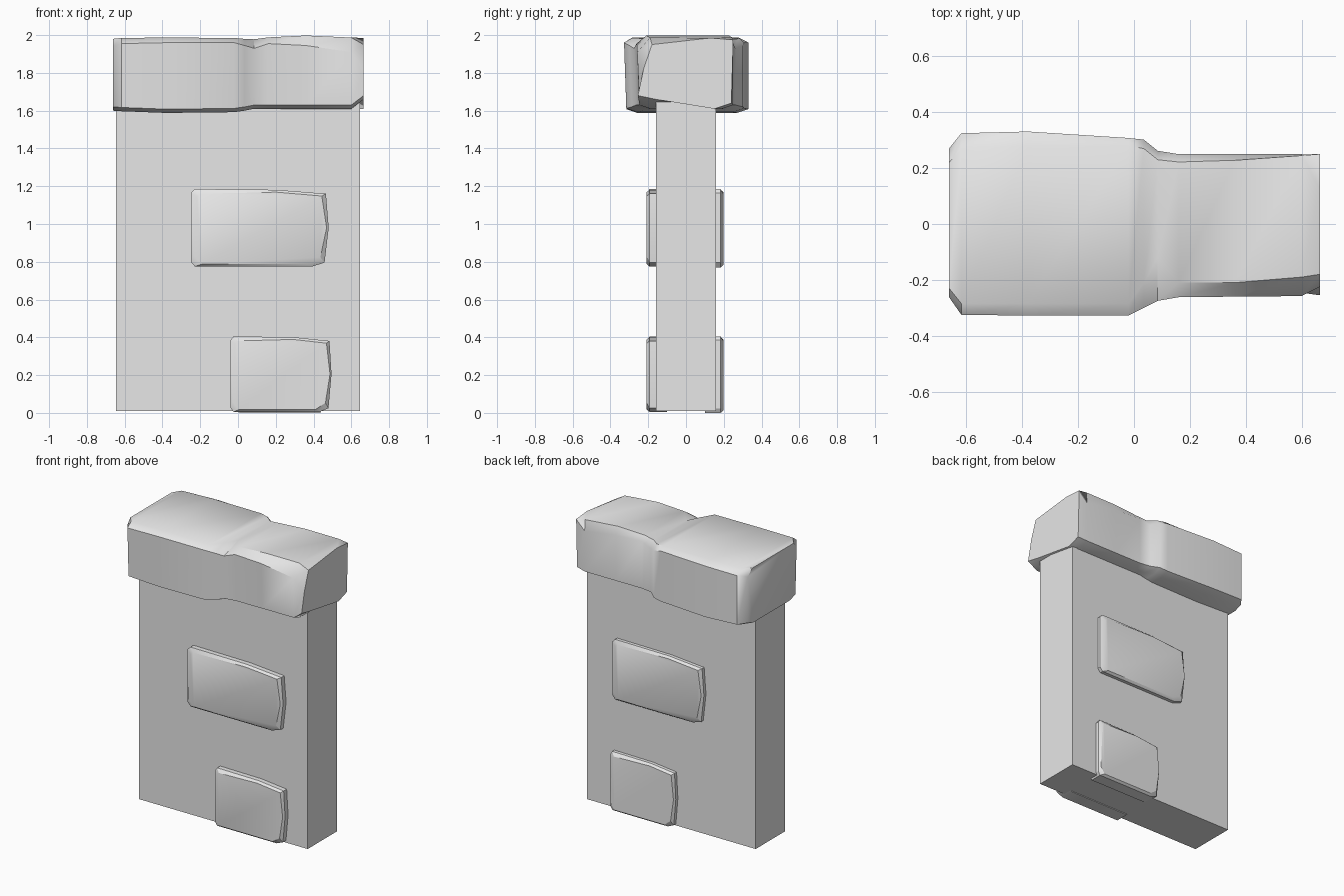
import bpy, bmesh

old = bpy.data.objects.get("Cube")
if old:
    bpy.data.objects.remove(old, do_unlink=True)

# Single stone colour
stone = bpy.data.materials.new("stone_grey")
stone.use_nodes = True
grey = (0.8, 0.8, 0.8, 1)
stone.diffuse_color = grey
stone.node_tree.nodes["Principled BSDF"].inputs["Base Color"].default_value = grey


def loft(name, rings, smooth_angle=None):
    """Skin a list of equal-length point rings and close both ends."""
    bm = bmesh.new()
    loops = [[bm.verts.new(p) for p in ring] for ring in rings]
    count = len(rings[0])
    for a, b in zip(loops, loops[1:]):
        for i in range(count):
            j = (i + 1) % count
            bm.faces.new((a[i], a[j], b[j], b[i]))
    bm.faces.new(loops[0])
    bm.faces.new(loops[-1])
    bmesh.ops.recalc_face_normals(bm, faces=bm.faces)
    mesh = bpy.data.meshes.new(name)
    bm.to_mesh(mesh)
    bm.free()
    mesh.materials.append(stone)
    obj = bpy.data.objects.new(name, mesh)
    bpy.context.collection.objects.link(obj)
    if smooth_angle:
        bpy.ops.object.select_all(action='DESELECT')
        obj.select_set(True)
        bpy.context.view_layer.objects.active = obj
        bpy.ops.object.shade_smooth_by_angle(angle=smooth_angle)
    return obj


# Plain slab for the pillar body
half_width, half_depth = 0.645, 0.16
corners = [(-half_width, -half_depth), (half_width, -half_depth),
           (half_width, half_depth), (-half_width, half_depth)]
loft("pillar_body", [[(x, y, z) for x, y in corners] for z in (0.01, 1.68)])

# Worn brick outlines in unit space: outer rim and the smaller flat face
rim = [(0, .06), (.03, 0), (.88, 0), (.97, .05), (1, .5),
       (.98, .94), (.62, .99), (.03, 1), (0, .95)]
face = [(.02, .14), (.08, .03), (.84, .03), (.94, .12), (.985, .5),
        (.95, .91), (.62, .96), (.07, .94), (.045, .9)]


def brick(name, x_start, x_end, z_low, z_high, side, depth):
    """Raised brick on the front (side -1) or the back (side +1)."""
    def ring(outline, y):
        return [(x_start + u * (x_end - x_start), side * y,
                 z_low + v * (z_high - z_low)) for u, v in outline]
    loft(name, [ring(rim, 0.1), ring(rim, depth - 0.015), ring(face, depth)], 0.5)


brick("front_upper_brick", -.25, .48, .775, 1.185, -1, .208)
brick("front_lower_brick", -.04, .495, .005, .405, -1, .208)
brick("back_upper_brick", .435, -.265, .77, 1.185, 1, .198)
brick("back_lower_brick", .45, -.05, 0, .405, 1, .198)


# Capstone: worn sections along x, pinched near the middle
def section(x, front_top, front, back_top, back, low, shoulder, top):
    return [(x, front + .07, low), (x, front + .012, low + .02),
            (x, front, shoulder), (x, front_top, top),
            (x, back_top, top), (x, back, shoulder),
            (x, back, low + .02), (x, back - .06, low)]


cap = [
    section(-.662, -.23, -.262, .22, .27, 1.6, 1.94, 1.98),
    section(-.618, -.285, -.325, .27, .325, 1.597, 1.955, 1.985),
    section(-.38, -.285, -.328, .28, .331, 1.588, 1.96, 1.987),
    section(-.02, -.285, -.328, .28, .308, 1.592, 1.96, 1.985),
    section(.035, -.21, -.3, .27, .302, 1.6, 1.945, 1.98),
    section(.085, -.12, -.275, .23, .262, 1.61, 1.93, 1.978),
    section(.16, -.21, -.262, .222, .25, 1.61, 1.955, 1.988),
    section(.36, -.21, -.26, .228, .25, 1.61, 1.945, 1.998),
    section(.6, -.19, -.258, .245, .25, 1.61, 1.91, 1.987),
]
# Broken end with a clipped lower front corner
end_profile = [(-.16, 1.66), (-.255, 1.68), (-.225, 1.82), (-.18, 1.95),
               (.13, 1.985), (.25, 1.975), (.24, 1.64), (.15, 1.61)]
cap.append([(.665, y, z) for y, z in end_profile])
loft("capstone", cap, 0.7)
